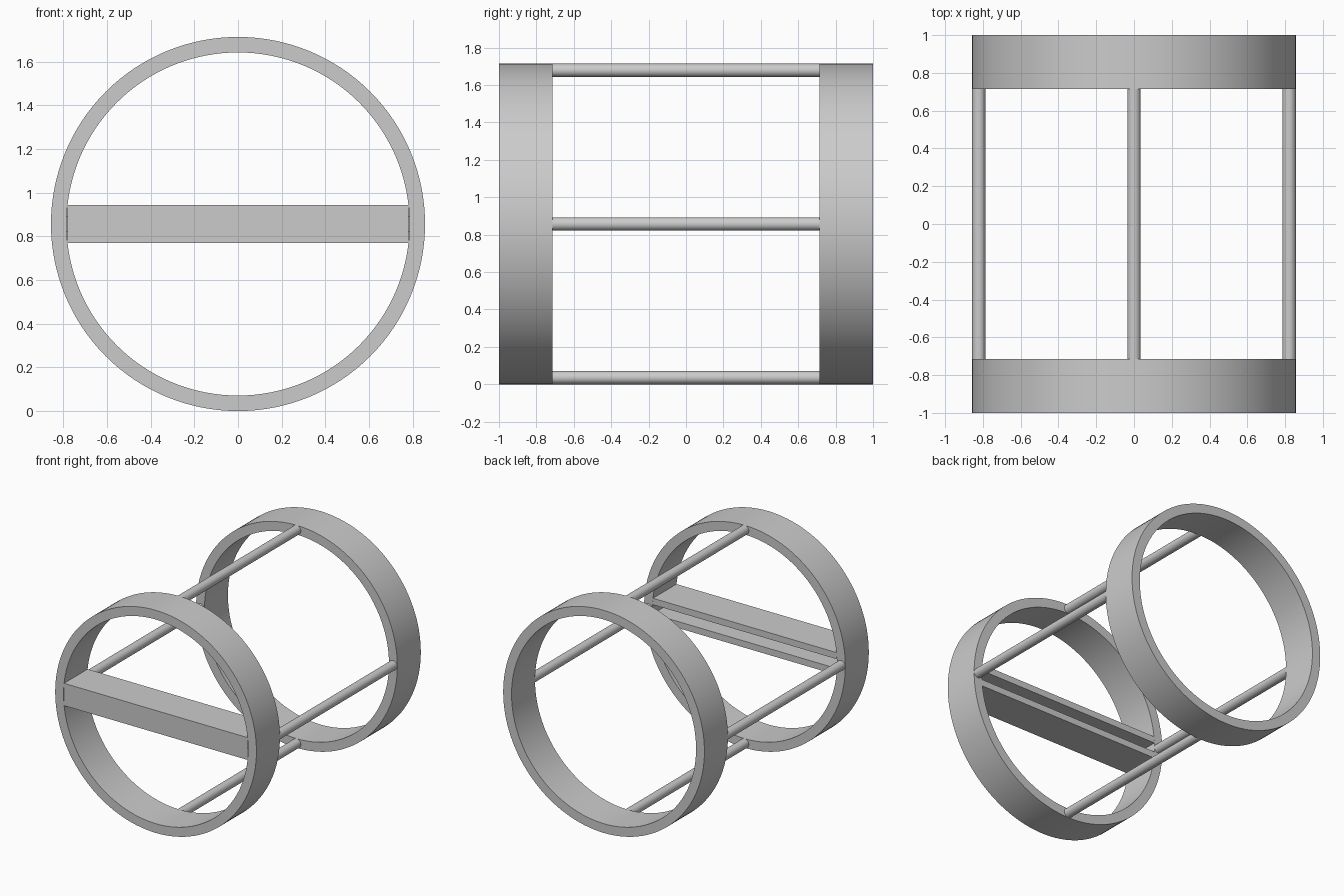
import bpy, bmesh, math

if "Cube" in bpy.data.objects:
    bpy.data.objects.remove(bpy.data.objects["Cube"])

R_OUT, R_IN = 0.857, 0.786      # ring radii
Y_END, Y_IN = 1.0, 0.714        # outer and inner faces of the rings
ROD_R = (R_OUT - R_IN) / 2
ZC = R_OUT                      # height of the ring axis

grey = bpy.data.materials.new("light grey")
grey.diffuse_color = (0.6, 0.6, 0.6, 1)
grey.use_nodes = True
grey.node_tree.nodes["Principled BSDF"].inputs["Base Color"].default_value = grey.diffuse_color


def finish(name, bm, smooth=True):
    bmesh.ops.recalc_face_normals(bm, faces=bm.faces)
    mesh = bpy.data.meshes.new(name)
    bm.to_mesh(mesh)
    bm.free()
    mesh.materials.append(grey)
    obj = bpy.data.objects.new(name, mesh)
    bpy.context.collection.objects.link(obj)
    if smooth:
        bpy.ops.object.select_all(action='DESELECT')
        obj.select_set(True)
        bpy.context.view_layer.objects.active = obj
        bpy.ops.object.shade_smooth_by_angle(angle=math.radians(30))
    return obj


def ring(name, y0, y1, n=128):
    """Rectangular section swept around the y axis."""
    bm = bmesh.new()
    section = [(R_IN, y0), (R_OUT, y0), (R_OUT, y1), (R_IN, y1)]
    loops = []
    for i in range(n):
        a = math.tau * i / n
        loops.append([bm.verts.new((r * math.cos(a), y, ZC + r * math.sin(a)))
                      for r, y in section])
    for i in range(n):
        a, b = loops[i], loops[(i + 1) % n]
        for j in range(4):
            k = (j + 1) % 4
            bm.faces.new((a[j], a[k], b[k], b[j]))
    return finish(name, bm)


def rod(name, angle, n=32):
    """Round rod joining the two rings."""
    bm = bmesh.new()
    r = (R_IN + R_OUT) / 2
    cx, cz = r * math.cos(angle), ZC + r * math.sin(angle)
    ends = [[bm.verts.new((cx + ROD_R * math.cos(math.tau * i / n), y,
                           cz + ROD_R * math.sin(math.tau * i / n)))
             for i in range(n)] for y in (-Y_IN, Y_IN)]
    for i in range(n):
        k = (i + 1) % n
        bm.faces.new((ends[0][i], ends[0][k], ends[1][k], ends[1][i]))
    for e in ends:
        bm.faces.new(e)
    return finish(name, bm)


def channel_bar(name, half=0.086, slot=0.036, wall=0.071):
    """Crossbar with a slot along its back; its ends follow the ring's bore."""
    bm = bmesh.new()
    section = [(-Y_END, -half), (-Y_IN, -half), (-Y_IN, -slot),
               (-Y_END + wall, -slot), (-Y_END + wall, slot),
               (-Y_IN, slot), (-Y_IN, half), (-Y_END, half)]
    sides = [[bm.verts.new((s * math.sqrt(R_IN ** 2 - z ** 2), y, ZC + z))
              for y, z in section] for s in (-1, 1)]
    n = len(section)
    for i in range(n):
        k = (i + 1) % n
        bm.faces.new((sides[0][i], sides[0][k], sides[1][k], sides[1][i]))
    return finish(name, bm, smooth=False)


# Rings at both ends
ring("front_ring", -Y_END, -Y_IN)
ring("back_ring", Y_IN, Y_END)

# Four connecting rods
for i, side in enumerate(("right", "top", "left", "bottom")):
    rod(side + "_rod", i * math.pi / 2)

# Slotted crossbar in the front ring
channel_bar("front_crossbar")
